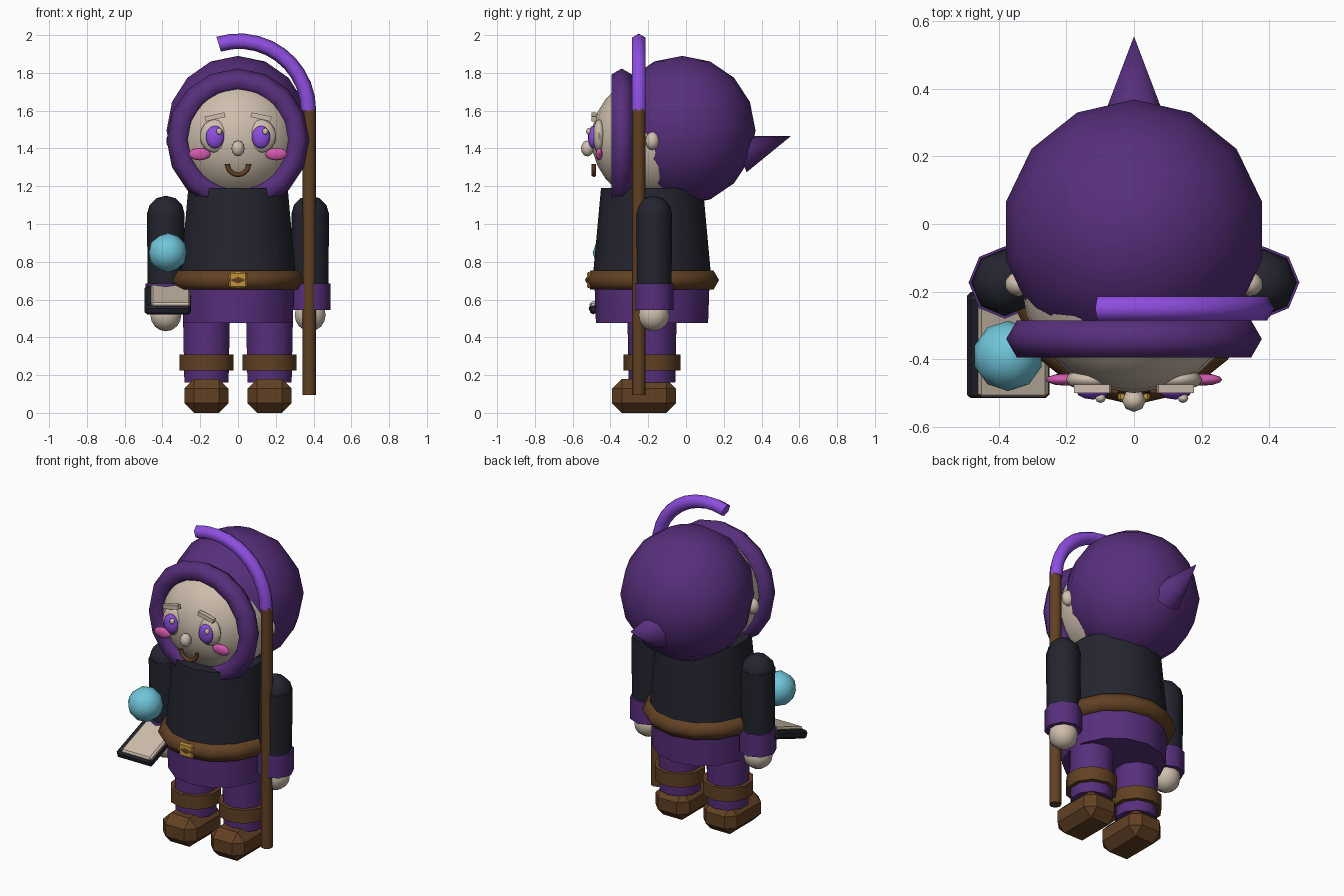
import bpy, bmesh, math
from mathutils import Matrix, Vector, Euler

if "Cube" in bpy.data.objects:
    bpy.data.objects.remove(bpy.data.objects["Cube"])

def mat(name, r, g, b):
    m = bpy.data.materials.new(name)
    m.diffuse_color = (r, g, b, 1)
    m.use_nodes = True
    m.node_tree.nodes["Principled BSDF"].inputs["Base Color"].default_value = m.diffuse_color
    return m

PURPLE = mat("purple_cloth", 0.095, 0.028, 0.20)
VIOLET = mat("bright_violet", 0.27, 0.075, 0.74)
DARK = mat("dark_cloth", 0.017, 0.018, 0.028)
BROWN = mat("brown_leather", 0.12, 0.052, 0.017)
SKIN = mat("pale_skin", 0.62, 0.52, 0.42)
CYAN = mat("cyan_glass", 0.16, 0.56, 0.70)
PINK = mat("pink_blush", 0.65, 0.10, 0.42)
GOLD = mat("gold_metal", 0.55, 0.30, 0.04)

def finish(bm, name, m, loc=(0, 0, 0), rot=(0, 0, 0), scale=(1, 1, 1), smooth=40):
    bmesh.ops.transform(bm, verts=bm.verts,
                        matrix=Matrix.LocRotScale(Vector(loc), Euler(rot), Vector(scale)))
    bmesh.ops.recalc_face_normals(bm, faces=bm.faces)
    me = bpy.data.meshes.new(name)
    bm.to_mesh(me)
    bm.free()
    ob = bpy.data.objects.new(name, me)
    bpy.context.collection.objects.link(ob)
    me.materials.append(m)
    if smooth:
        bpy.context.view_layer.objects.active = ob
        ob.select_set(True)
        bpy.ops.object.shade_smooth_by_angle(angle=math.radians(smooth))
        ob.select_set(False)
    return ob

def ball(name, m, loc, size, seg=12, rings=8, rot=(0, 0, 0)):
    bm = bmesh.new()
    bmesh.ops.create_uvsphere(bm, u_segments=seg, v_segments=rings, radius=1)
    return finish(bm, name, m, loc, rot, size, 60)

def tube(name, m, x, y, z0, z1, r0, r1, seg=12):
    bm = bmesh.new()
    bmesh.ops.create_cone(bm, cap_ends=True, segments=seg, radius1=r0, radius2=r1, depth=z1 - z0)
    return finish(bm, name, m, (x, y, (z0 + z1) / 2), smooth=50)

def box(name, m, loc, size, bevel=0, rot=(0, 0, 0), smooth=0):
    bm = bmesh.new()
    bmesh.ops.create_cube(bm, size=1)
    bmesh.ops.scale(bm, vec=size, verts=bm.verts)
    if bevel:
        bmesh.ops.bevel(bm, geom=bm.edges[:], offset=bevel, segments=1, affect='EDGES')
    return finish(bm, name, m, loc, rot, smooth=smooth)

def arc(name, m, loc, major, minor, a0, a1, steps, sides, upright=True):
    """Tube swept along an arc; upright arcs lie in the xz plane, others lie flat."""
    bm = bmesh.new()
    closed = abs(a1 - a0) >= 360
    rows = []
    for i in range(steps if closed else steps + 1):
        t = math.radians(a0 + (a1 - a0) * i / steps)
        row = []
        for j in range(sides):
            p = 2 * math.pi * j / sides
            d, h = major + minor * math.cos(p), minor * math.sin(p)
            u, v = d * math.cos(t), d * math.sin(t)
            row.append(bm.verts.new((u, h, v) if upright else (u, v, h)))
        rows.append(row)
    for i in range(steps):
        a, b = rows[i], rows[(i + 1) % len(rows)]
        for j in range(sides):
            k = (j + 1) % sides
            bm.faces.new((a[j], b[j], b[k], a[k]))
    if not closed:
        bm.faces.new(rows[0])
        bm.faces.new(rows[-1])
    return finish(bm, name, m, loc, smooth=65)

CY = -0.18  # body axis

# Body
tube("torso", DARK, 0, CY, 0.70, 1.19, 0.315, 0.27, 14)
tube("tunic_skirt", PURPLE, 0, CY, 0.475, 0.70, 0.297, 0.305, 14)
arc("belt", BROWN, (0, CY, 0.703), 0.297, 0.058, 90, 450, 14, 6, upright=False)
box("belt_buckle", GOLD, (0, -0.50, 0.703), (0.095, 0.05, 0.085), 0.008)

# Head and hood
ball("head", SKIN, (0, -0.165, 1.45), (0.335, 0.335, 0.335), 20, 14)
ball("hood", PURPLE, (0, -0.02, 1.495), (0.388, 0.388, 0.395), 14, 8)
arc("hood_rim", PURPLE, (0, -0.34, 1.445), 0.315, 0.063, 90, 450, 16, 6)

# Hood point, tilted so it rises backwards
tip, axis = Vector((0, 0.555, 1.465)), Vector((0, 0.943, 0.334))
bm = bmesh.new()
bmesh.ops.create_cone(bm, cap_ends=True, segments=8, radius1=0.102, radius2=0, depth=0.285)
finish(bm, "hood_point", PURPLE, tip - axis * 0.1425, axis.to_track_quat('Z', 'Y').to_euler(), smooth=50)

# Face
ball("nose", SKIN, (0, -0.522, 1.40), (0.035, 0.034, 0.042), 8, 6)
arc("mouth", BROWN, (0, -0.488, 1.317), 0.056, 0.013, 180, 360, 10, 6)

for s, side in ((-1, "left"), (1, "right")):
    # Facial pairs
    ball(side + "_eye", SKIN, (s * 0.122, -0.46, 1.465), (0.08, 0.035, 0.088))
    ball(side + "_iris", VIOLET, (s * 0.122, -0.493, 1.46), (0.049, 0.026, 0.06))
    ball(side + "_eye_glint", SKIN, (s * 0.122 + 0.023, -0.515, 1.49), (0.016, 0.014, 0.018), 8, 6)
    box(side + "_brow", SKIN, (s * 0.122, -0.487, 1.567), (0.108, 0.026, 0.026), rot=(0, s * 0.22, 0))
    ball(side + "_cheek", PINK, (s * 0.203, -0.46, 1.37), (0.058, 0.018, 0.033))
    ball(side + "_ear", SKIN, (s * 0.342, -0.178, 1.44), (0.04, 0.037, 0.048), 10, 8)

    # Arms
    ax, ay = s * 0.382, -0.173
    tube(side + "_sleeve", DARK, ax, ay, 0.60, 1.06, 0.096, 0.1, 8)
    ball(side + "_shoulder", DARK, (ax, ay, 1.05), (0.1, 0.1, 0.1), 8, 6)
    tube(side + "_cuff", PURPLE, ax, ay, 0.545, 0.685, 0.107, 0.107, 8)
    ball(side + "_hand", SKIN, (ax, ay, 0.518), (0.086, 0.086, 0.086), 10, 8)

    # Legs
    lx = s * 0.167
    tube(side + "_leg", PURPLE, lx, CY, 0.16, 0.49, 0.123, 0.13, 10)
    tube(side + "_boot_cuff", BROWN, lx, CY, 0.225, 0.31, 0.15, 0.15, 10)
    box(side + "_shoe", BROWN, (lx, -0.222, 0.09), (0.235, 0.34, 0.18), 0.052)

# Staff with curved crook
tube("staff", BROWN, 0.377, -0.25, 0.095, 1.61, 0.035, 0.035, 8)
arc("staff_crook", VIOLET, (0.005, -0.25, 1.60), 0.368, 0.041, 0, 107, 10, 6)

# Open book, tilted towards the front, and floating orb
tilt = (math.radians(20), 0, 0)
box("book_cover", DARK, (-0.372, -0.358, 0.597), (0.245, 0.325, 0.05), 0.012, tilt)
box("book_pages", SKIN, (-0.357, -0.366, 0.619), (0.208, 0.305, 0.032), 0.01, tilt)
bm = bmesh.new()
bmesh.ops.create_icosphere(bm, subdivisions=2, radius=0.104)
finish(bm, "orb", CYAN, (-0.372, -0.39, 0.848), smooth=60)
